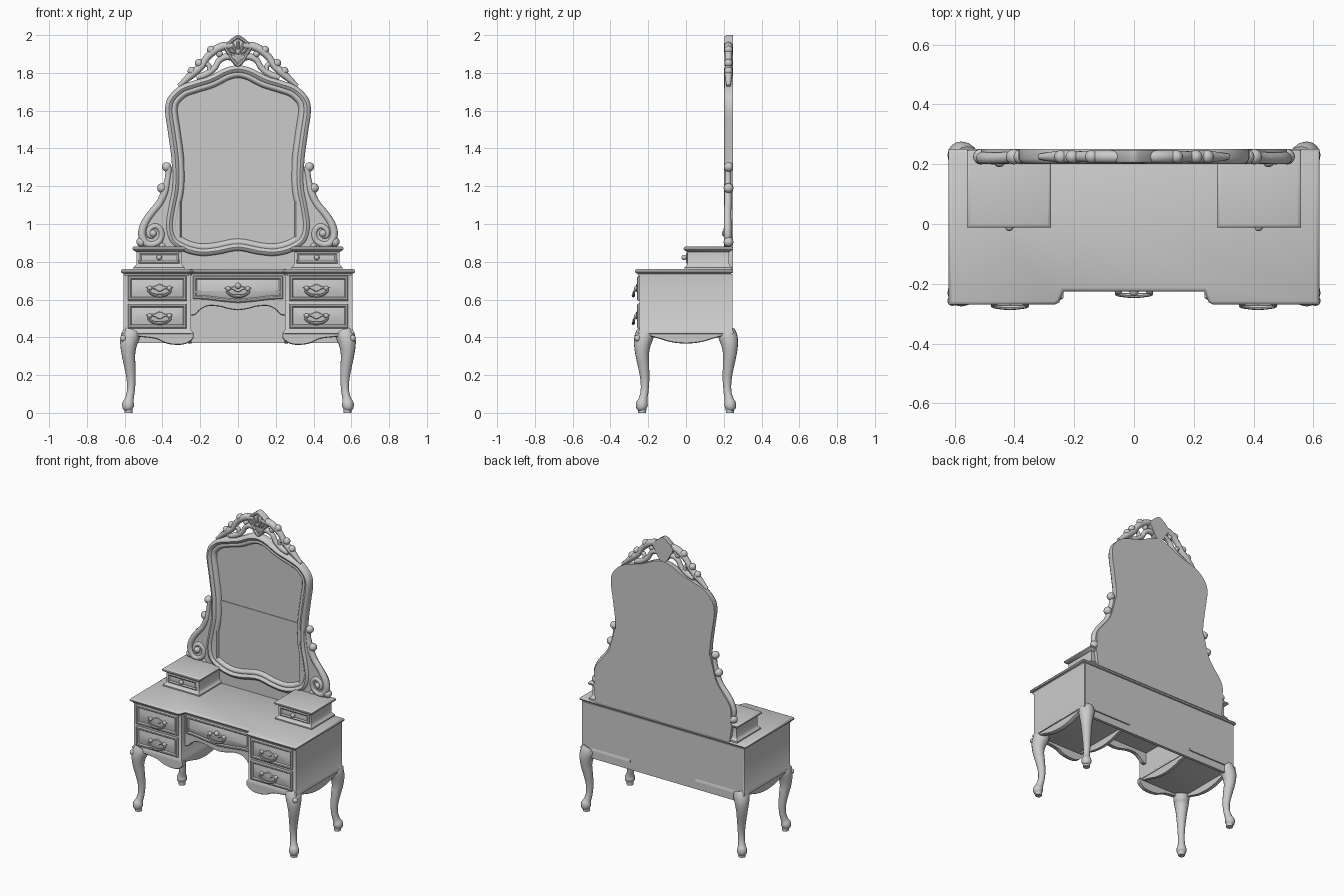
import bpy, bmesh, math
from mathutils import Vector

if "Cube" in bpy.data.objects:
    bpy.data.objects.remove(bpy.data.objects["Cube"])


def finish(name, bm, mx=False, my=False):
    bmesh.ops.recalc_face_normals(bm, faces=bm.faces)
    me = bpy.data.meshes.new(name)
    bm.to_mesh(me)
    bm.free()
    ob = bpy.data.objects.new(name, me)
    bpy.context.collection.objects.link(ob)
    if mx or my:
        m = ob.modifiers.new("Mirror", 'MIRROR')
        m.use_axis = (mx, my, False)
        m.use_mirror_merge = False
    return ob


def smooth(pts, n=6, closed=False):
    """Catmull-Rom samples through points of any dimension"""
    N, out = len(pts), []
    g = lambda i: pts[i % N] if closed else pts[max(0, min(N - 1, i))]
    for i in range(N if closed else N - 1):
        for k in range(n):
            t = k / n
            out.append(tuple(0.5 * (2 * b + (c - a) * t + (2 * a - 5 * b + 4 * c - d) * t * t
                                    + (3 * b - a - 3 * c + d) * t ** 3)
                             for a, b, c, d in zip(g(i - 1), g(i), g(i + 1), g(i + 2))))
    return out if closed else out + [tuple(pts[-1])]


def sym(half):
    """Right half outline (top to bottom) -> closed symmetric outline"""
    return half + [(-x, z) for x, z in reversed(half) if abs(x) > 1e-6]


def rect(x0, z0, x1, z1):
    return [(x0, z0), (x1, z0), (x1, z1), (x0, z1)]


MAP = {'XZ': lambda u, v, d: (u, d, v), 'XY': lambda u, v, d: (u, v, d), 'YZ': lambda u, v, d: (d, u, v)}


def loft(name, outline, profile, plane='XZ', mx=False, my=False):
    """Rings of the outline, each inset and placed at a depth, capped both ends"""
    P = [Vector(p) for p in outline]
    N = len(P)
    if sum(P[i - 1].x * P[i].y - P[i].x * P[i - 1].y for i in range(N)) < 0:
        P.reverse()
    inward = []
    for i in range(N):
        e1, e2 = (P[i] - P[i - 1]).normalized(), (P[(i + 1) % N] - P[i]).normalized()
        n1, n2 = Vector((-e1.y, e1.x)), Vector((-e2.y, e2.x))
        m = n1 + n2
        inward.append(m / max(1 + n1.dot(n2), 0.5))
    bm = bmesh.new()
    rings = [[bm.verts.new(MAP[plane](*(p + q * ins), d)) for p, q in zip(P, inward)] for ins, d in profile]
    for a, b in zip(rings, rings[1:]):
        for i in range(N):
            j = (i + 1) % N
            bm.faces.new((a[i], a[j], b[j], b[i]))
    bm.faces.new(rings[0])
    bm.faces.new(rings[-1])
    return finish(name, bm, mx, my)


def box(name, x0, x1, y0, y1, z0, z1, mx=False):
    return loft(name, rect(x0, y0, x1, y1), [(0, z0), (0, z1)], 'XY', mx)


def tube(name, pts, n=6, sides=10, mx=False, my=False):
    """Round tube through (x, y, z, radius) points"""
    S = smooth(pts, n)
    bm, rings = bmesh.new(), []
    up = Vector((0, 1, 0))
    for i, s in enumerate(S):
        t = (Vector(S[min(i + 1, len(S) - 1)][:3]) - Vector(S[max(i - 1, 0)][:3])).normalized()
        a = up.cross(t).normalized()
        b = t.cross(a)
        rings.append([bm.verts.new(Vector(s[:3]) + s[3] * (a * math.cos(2 * math.pi * k / sides)
                      + b * math.sin(2 * math.pi * k / sides))) for k in range(sides)])
    for r, q in zip(rings, rings[1:]):
        for k in range(sides):
            j = (k + 1) % sides
            bm.faces.new((r[k], r[j], q[j], q[k]))
    bm.faces.new(rings[0])
    bm.faces.new(rings[-1])
    return finish(name, bm, mx, my)


def ball(name, c, r, mx=False, sy=1):
    bm = bmesh.new()
    bmesh.ops.create_uvsphere(bm, u_segments=16, v_segments=10, radius=r)
    for v in bm.verts:
        v.co = Vector((v.co.x, v.co.y * sy, v.co.z)) + Vector(c)
    return finish(name, bm, mx)


# Table top with recessed centre
loft("table_top", [(-.62, -.27), (-.265, -.27), (-.25, -.262), (-.235, -.225), (.235, -.225), (.25, -.262),
                   (.265, -.27), (.62, -.27), (.62, .25), (-.62, .25)],
     [(.016, .728), (.012, .738), (.002, .742), (0, .75), (.004, .758), (.012, .762)], 'XY')

# Pedestals with base moulding, centre case and back panel
loft("pedestal", rect(.25, -.245, .605, .243),
     [(.006, .415), (-.008, .42), (-.008, .43), (0, .442), (0, .735)], 'XY', mx=True)
box("centre_case", -.255, .255, -.195, .24, .59, .735)
box("back_panel", -.6, .6, .225, .245, .37, .735)

# Scalloped aprons
curve = smooth([(.235, .395), (.27, .368), (.32, .36), (.38, .368), (.44, .393), (.55, .405)])
loft("front_apron", [(.235, .425)] + curve + [(.55, .425)],
     [(0, -.22), (0, -.245), (.004, -.25)], mx=True)
side = smooth([(-.21, .41), (-.15, .395), (-.08, .375), (0, .367), (.08, .375), (.15, .395), (.21, .41)])
loft("side_apron", [(-.21, .425)] + side + [(.21, .425)],
     [(0, .58), (0, .602), (.004, .608)], 'YZ', mx=True)
loft("inner_apron", [(-.24, .425)] + side + [(.24, .425)], [(0, .245), (0, .265)], 'YZ', mx=True)
arch = smooth([(.252, .515), (.225, .52), (.2, .545), (.16, .565), (.1, .563), (.05, .55), (0, .543)])
loft("centre_apron", sym([(0, .735), (.252, .735)] + arch), [(0, -.18), (0, -.205), (.004, -.21)])

# Cabriole legs
leg = [(.43, .562, .047), (.40, .571, .05), (.365, .579, .045), (.31, .58, .036), (.25, .573, .030),
       (.18, .566, .024), (.12, .567, .021), (.075, .575, .023), (.05, .581, .031), (.03, .582, .03),
       (.016, .58, .022), (0, .58, .021)]
tube("leg", [(c, -(c - .348), z, r) for z, c, r in leg], n=4, sides=16, mx=True, my=True)
ball("knee_carving", (.607, -.257, .395), .017, mx=True)

# Drawer fronts: raised rim, sunken bevel and raised field
PANEL = [(0, -.235), (0, -.253), (.006, -.259), (.014, -.259), (.02, -.252), (.05, -.262)]
for nm, z in (("upper", .593), ("lower", .447)):
    loft(nm + "_drawer", rect(.272, z, .583, z + .132), PANEL, mx=True)
dip = smooth([(.238, .603), (.17, .6), (.09, .59), (0, .582)], 5)
loft("centre_drawer", sym([(0, .727), (.238, .727)] + dip),
     [(0, -.2), (0, -.213), (.006, -.219), (.014, -.219), (.02, -.213), (.045, -.222)])


# Bail handles with rosettes and a small backplate
def handle(name, x, y, z, mx):
    tube(name, [(x - .052, y, z + .012, .006), (x - .058, y - .012, z - .004, .006),
                (x - .035, y - .016, z - .022, .007), (x, y - .017, z - .028, .009),
                (x + .035, y - .016, z - .022, .007), (x + .058, y - .012, z - .004, .006),
                (x + .052, y, z + .012, .006)], n=4, sides=8, mx=mx)
    for s in (-1, 1):
        ball(name + "_post", (x + s * .052, y, z + .012), .013, mx)
    leaf = smooth([(x - .075, z + .016), (x - .03, z + .008), (x, z - .006), (x + .03, z + .008),
                   (x + .075, z + .016), (x + .03, z + .022), (x, z + .034), (x - .03, z + .022)], 4, True)
    loft(name + "_plate", leaf, [(0, y + .012), (0, y), (.003, y - .004)], mx=mx)


handle("upper_handle", .415, -.262, .648, True)
handle("lower_handle", .415, -.262, .502, True)
handle("centre_handle", 0, -.222, .645, False)
ball("centre_rosette", (0, -.226, .672), .016)

# Small drawer boxes on the top
loft("small_box", rect(.278, -.012, .558, .248),
     [(.004, .758), (.004, .77), (.014, .778), (.02, .79), (.02, .852), (.008, .858), (0, .865), (0, .874),
      (.006, .88), (.012, .882)], 'XY', mx=True)
loft("small_drawer", rect(.31, .79, .526, .85),
     [(0, .02), (0, .004), (.006, 0), (.014, .005), (.024, .003)], mx=True)
ball("small_knob", (.417, -.01, .823), .014, True)

# Mirror frame with glass
frame_half = [(0, 1.84), (.07, 1.825), (.15, 1.785), (.23, 1.76), (.31, 1.73), (.37, 1.67), (.386, 1.6),
              (.37, 1.48), (.352, 1.34), (.35, 1.2), (.37, 1.09), (.383, .99), (.36, .905),
              (.29, .855), (.2, .832), (.11, .838), (0, .858)]
loft("mirror_frame", smooth(sym(frame_half), 5, True),
     [(0, .25), (0, .218), (.008, .205), (.02, .2), (.03, .205), (.037, .213), (.045, .21), (.054, .212),
      (.062, .222), (.066, .232)])

# Backboard and carved side brackets
edge = smooth([(.3, 1.32), (.35, 1.3), (.375, 1.22), (.40, 1.14), (.44, 1.08), (.495, 1.01), (.512, .95),
               (.505, .9), (.515, .87)], 5)
loft("backboard", sym([(0, 1.32)] + edge + [(.5, .755), (0, .755)]), [(0, .25), (0, .228)])
loft("side_bracket", [(.3, .87)] + edge[::-1], [(0, .248), (0, .222), (.008, .212)], mx=True)
tube("bracket_edge", [(.365, .222, 1.3, .018), (.372, .222, 1.24, .016), (.388, .222, 1.17, .02),
                      (.415, .222, 1.11, .02), (.46, .22, 1.055, .02), (.495, .22, 1.0, .021),
                      (.508, .22, .945, .021), (.488, .22, .9, .02), (.45, .22, .892, .018),
                      (.412, .22, .915, .017), (.405, .218, .96, .016), (.435, .215, .99, .015),
                      (.47, .213, .97, .014), (.468, .212, .938, .013), (.445, .212, .935, .01)], mx=True)
ball("scroll_eye", (.45, .21, .95), .02, True)
for i, (x, z, r) in enumerate([(.378, 1.302, .025), (.402, 1.19, .026), (.512, .905, .026), (.4, .885, .02)]):
    ball(f"bracket_bead_{i}", (x, .225, z), r, True)

# Pierced crest: outer scrolls, inner curls and central cartouche
tube("crest_arm", [(.03, .225, 1.945, .02), (.08, .225, 1.94, .022), (.125, .225, 1.918, .022),
                   (.165, .225, 1.88, .019), (.195, .225, 1.835, .02), (.235, .225, 1.80, .022),
                   (.28, .225, 1.76, .016), (.315, .225, 1.73, .01)], mx=True)
tube("crest_curl", [(.02, .225, 1.88, .018), (.065, .225, 1.885, .018), (.1, .225, 1.865, .016),
                    (.125, .225, 1.825, .016), (.17, .225, 1.792, .018), (.22, .225, 1.775, .016)], mx=True)
tube("crest_link", [(.185, .225, 1.85, .014), (.155, .225, 1.84, .013), (.15, .225, 1.80, .014)], mx=True)
for i, (x, z, r) in enumerate([(.142, 1.922, .022), (.207, 1.852, .022), (.245, 1.81, .022), (.098, 1.9, .018)]):
    ball(f"crest_bead_{i}", (x, .225, z), r, True)
cart = [(0, 2.0), (.03, 1.985), (.062, 1.957), (.075, 1.93), (.055, 1.895), (.035, 1.86), (0, 1.83)]
loft("crest_cartouche", smooth(sym(cart), 4, True),
     [(0, .248), (0, .213), (.006, .205), (.014, .205), (.02, .214), (.028, .21)])
ball("crest_boss", (0, .214, 1.915), .018, sy=.7)
for i, (x, z) in enumerate([(0, 1.975), (.03, 1.96), (.045, 1.93)]):
    tube(f"crest_petal_{i}", [(x * .3, .212, 1.9, .005), (x * .7, .209, (1.9 + z) / 2, .009),
                              (x, .212, z, .006)], n=4, sides=8, mx=i > 0)

# Smooth shading with sharp edges kept
for ob in bpy.context.scene.objects:
    ob.select_set(True)
    bpy.context.view_layer.objects.active = ob
bpy.ops.object.shade_smooth_by_angle(angle=math.radians(40))
